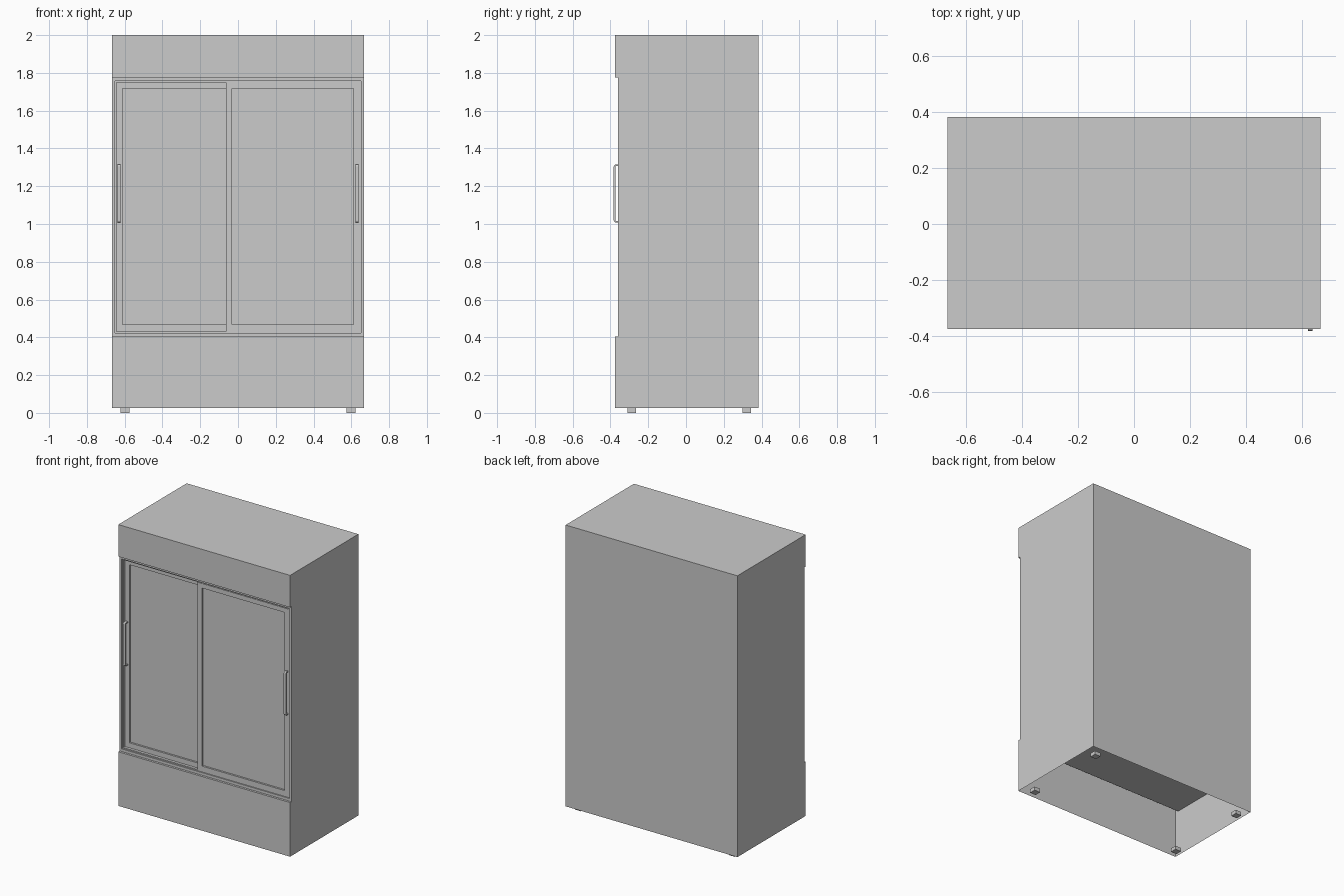
import bpy, bmesh, math

if "Cube" in bpy.data.objects:
    bpy.data.objects.remove(bpy.data.objects["Cube"])

W, YF, YR, YB = 0.667, -0.375, -0.36, 0.383   # half width, front, recess, back


def finish(bm, name):
    bmesh.ops.remove_doubles(bm, verts=bm.verts, dist=1e-5)
    bmesh.ops.recalc_face_normals(bm, faces=bm.faces)
    me = bpy.data.meshes.new(name)
    bm.to_mesh(me)
    bm.free()
    ob = bpy.data.objects.new(name, me)
    bpy.context.collection.objects.link(ob)
    return ob


def box(name, x0, x1, y0, y1, z0, z1):
    bm = bmesh.new()
    bmesh.ops.create_cube(bm, size=1)
    for v in bm.verts:
        v.co = (x1 if v.co.x > 0 else x0, y1 if v.co.y > 0 else y0, z1 if v.co.z > 0 else z0)
    return finish(bm, name)


def ring(name, outer, inner, yf, yb):
    """Rectangular frame; rects are (x0, x1, z0, z1)."""
    bm = bmesh.new()
    loops = []
    for (x0, x1, z0, z1), y in ((outer, yf), (inner, yf), (inner, yb), (outer, yb)):
        loops.append([bm.verts.new((x, y, z)) for x, z in ((x0, z0), (x1, z0), (x1, z1), (x0, z1))])
    for a in range(4):
        p, q = loops[a], loops[(a + 1) % 4]
        for i in range(4):
            j = (i + 1) % 4
            bm.faces.new((p[i], p[j], q[j], q[i]))
    return finish(bm, name)


def inset(r, d):
    return (r[0] + d, r[1] - d, r[2] + d, r[3] - d)


# Cabinet shell: side profile swept across the width, open front bay and open bottom
prof = [(YR, 1.775), (YF, 1.775), (YF, 2), (YB, 2), (YB, 0.025), (YF, 0.025), (YF, 0.405), (YR, 0.405)]
bm = bmesh.new()
left = [bm.verts.new((-W, y, z)) for y, z in prof]
right = [bm.verts.new((W, y, z)) for y, z in prof]
bm.faces.new(left)
bm.faces.new(right)
for i in range(7):
    if i != 4:   # leave the underside open
        bm.faces.new((left[i], left[i + 1], right[i + 1], right[i]))
finish(bm, "cabinet_shell")

# Raised floor above the hollow base
box("cabinet_floor", -W + 0.001, W - 0.001, -0.348, YB - 0.001, 0.355, 0.404)

# Front surround, thin trim and back of the door bay
bay = (-0.652, 0.652, 0.424, 1.757)
ring("front_surround", (-W, W, 0.405, 1.775), bay, YR, -0.29)
trim_in = inset(bay, 0.008)
ring("door_trim", bay, trim_in, -0.352, -0.29)
box("bay_back", bay[0], bay[1], -0.292, -0.28, bay[2], bay[3])


def door(name, rect, glass, yf):
    ring(name + "_frame", rect, glass, yf, yf + 0.022)
    box(name + "_glass", glass[0], glass[1], yf + 0.013, yf + 0.019, glass[2], glass[3])


x0, x1, z0, z1 = trim_in
door("right_door", (-0.064, x1, z0, z1), (-0.032, 0.611, 0.467, 1.717), -0.356)
door("left_door", (x0, -0.004, z0, z1), (-0.611, -0.036, 0.467, 1.717), -0.333)


# Pull handles: C-shaped profile with rounded corners, extruded in x
def handle(name, x, ydoor):
    za, zb, out, r, t = 1.008, 1.315, ydoor - 0.0265, 0.011, 0.009
    pts = [(ydoor, za)]
    for zc, a0 in ((za + r, -90), (zb - r, -180)):
        for k in range(5):
            a = math.radians(a0 - k * 22.5)
            pts.append((out + r + r * math.cos(a), zc + r * math.sin(a)))
    pts += [(ydoor, zb), (ydoor, zb - t), (out + t, zb - t), (out + t, za + t), (ydoor, za + t)]
    bm = bmesh.new()
    f = bm.faces.new([bm.verts.new((x - 0.008, y, z)) for y, z in pts])
    ext = bmesh.ops.extrude_face_region(bm, geom=[f])["geom"]
    bmesh.ops.translate(bm, vec=(0.016, 0, 0), verts=[v for v in ext if isinstance(v, bmesh.types.BMVert)])
    finish(bm, name)


handle("right_handle", 0.631, -0.356)
handle("left_handle", -0.631, -0.333)

# Four small feet
for sx, nx in ((-1, "left"), (1, "right")):
    for y, ny in ((-0.288, "front"), (0.322, "back")):
        box(f"{ny}_{nx}_foot", sx * 0.598 - 0.023, sx * 0.598 + 0.023, y - 0.023, y + 0.023, 0, 0.026)
